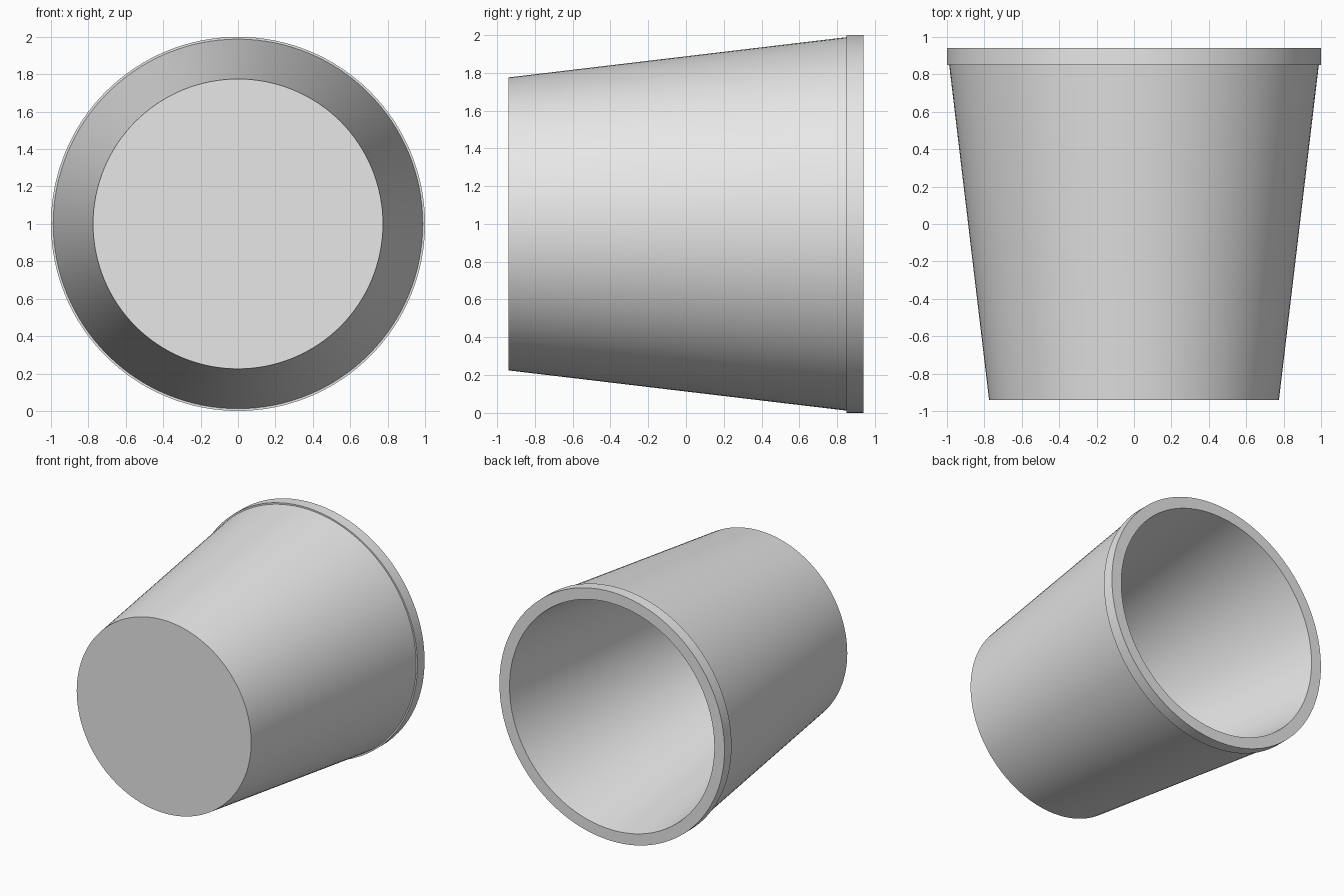
import bpy
import bmesh
from math import pi
from mathutils import Matrix, Vector

SIDES = 128

cube = bpy.data.objects.get("Cube")
if cube:
    bpy.data.objects.remove(cube, do_unlink=True)

# Single plain material
grey = bpy.data.materials.new("light_grey")
grey.use_nodes = True
colour = (0.8, 0.8, 0.8, 1)
grey.diffuse_color = colour
grey.node_tree.nodes["Principled BSDF"].inputs["Base Color"].default_value = colour

# Half section of the cup as (radius, y): base, outer wall, lip, inner wall, floor
profile = [(0, -0.94), (0.775, -0.94), (0.988, 0.85), (1, 0.85),
           (1, 0.94), (0.91, 0.94), (0.695, -0.85), (0, -0.85)]

# Spin the section around the lengthwise axis
bm = bmesh.new()
verts = [bm.verts.new((r, y, 0)) for r, y in profile]
edges = [bm.edges.new(pair) for pair in zip(verts, verts[1:])]
bmesh.ops.spin(bm, geom=verts + edges, cent=Vector(), axis=(0, 1, 0),
               angle=2 * pi, steps=SIDES, use_merge=True)
bmesh.ops.remove_doubles(bm, verts=bm.verts, dist=0.0005)
bmesh.ops.recalc_face_normals(bm, faces=bm.faces)
bmesh.ops.translate(bm, verts=bm.verts, vec=(0, 0, 1))

mesh = bpy.data.meshes.new("cup")
bm.to_mesh(mesh)
bm.free()
mesh.materials.append(grey)
cup = bpy.data.objects.new("cup", mesh)
bpy.context.collection.objects.link(cup)

# Smooth round walls with crisp rims
bpy.ops.object.select_all(action="DESELECT")
cup.select_set(True)
bpy.context.view_layer.objects.active = cup
bpy.ops.object.shade_smooth_by_angle(angle=pi / 6)
